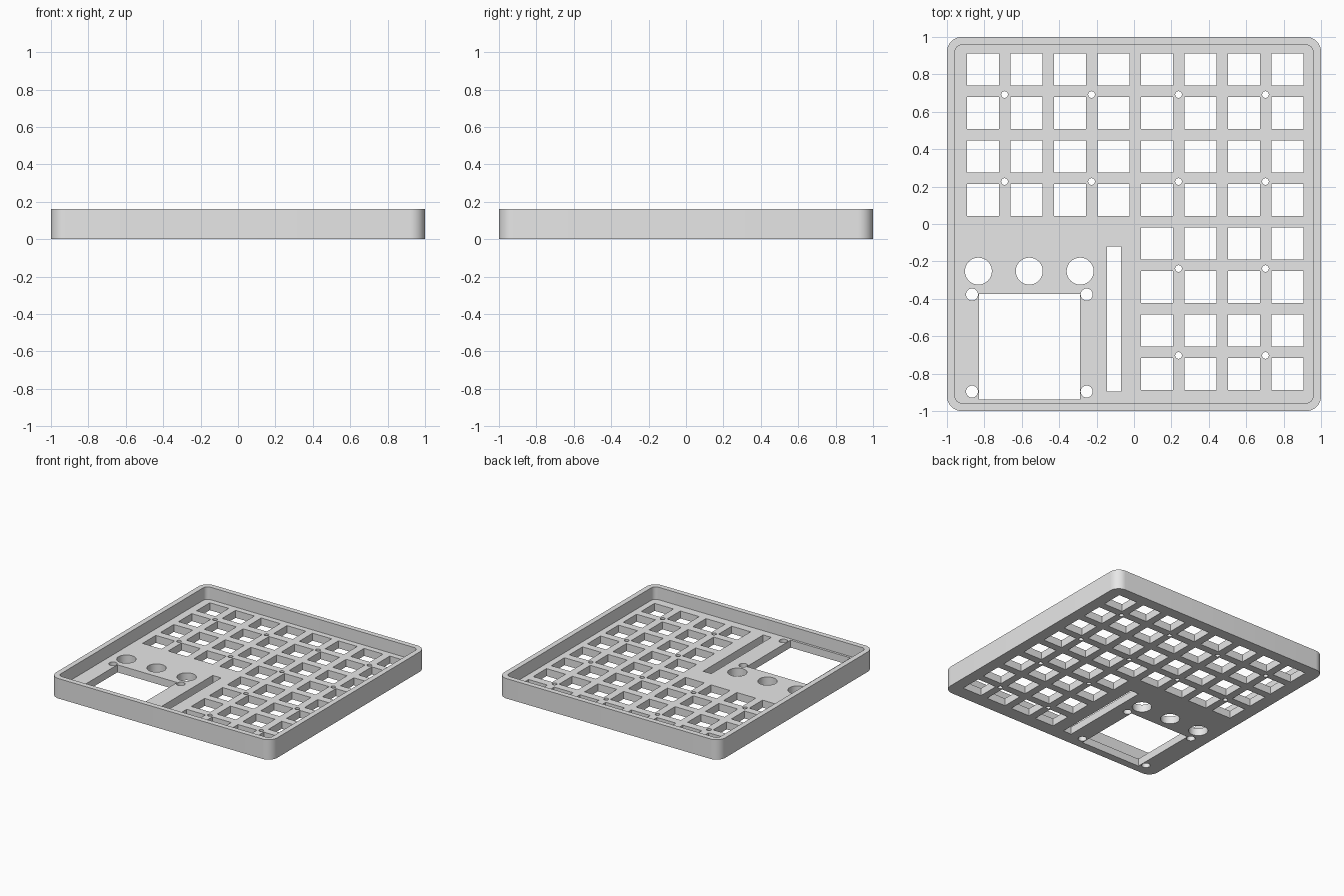
import bpy, bmesh, math

if "Cube" in bpy.data.objects:
    bpy.data.objects.remove(bpy.data.objects["Cube"])

HEIGHT, FLOOR = 0.163, 0.061
PITCH, KEY = 0.2325, 0.171


def circle(x, y, r, n=32):
    return [(x + r * math.cos(2 * math.pi * i / n), y + r * math.sin(2 * math.pi * i / n))
            for i in range(n)]


def rect(x0, x1, y0, y1):
    return [(x0, y0), (x1, y0), (x1, y1), (x0, y1)]


def rounded_square(half, r, n=10):
    c, pts = half - r, []
    for k, (sx, sy) in enumerate([(1, 1), (-1, 1), (-1, -1), (1, -1)]):
        for i in range(n + 1):
            a = math.pi / 2 * (k + i / n)
            pts.append((sx * c + r * math.cos(a), sy * c + r * math.sin(a)))
    return pts


# Outlines of the tray and its rim
outer = rounded_square(1.0, 0.08)
inner = rounded_square(0.957, 0.036)

# Key openings: full width in the back four rows, right half in the front four
holes = []
for row in range(8):
    for col in range(0 if row < 4 else 4, 8):
        x, y = -0.807 + PITCH * col, 0.825 - PITCH * row
        holes.append(rect(x - KEY / 2, x + KEY / 2, y - KEY / 2, y + KEY / 2))

# Small screw holes between the keys
for row in range(4):
    for col in range(0 if row < 2 else 2, 4):
        holes.append(circle(-0.692 + 2 * PITCH * col, 0.692 - 2 * PITCH * row, 0.018, 20))

# Knob holes, screen window with its mounting holes, slider slot
holes += [circle(x, -0.252, 0.072, 48) for x in (-0.832, -0.560, -0.288)]
holes.append(rect(-0.829, -0.289, -0.938, -0.373))
holes += [circle(x, y, 0.032) for x in (-0.866, -0.253) for y in (-0.377, -0.896)]
holes.append(rect(-0.144, -0.070, -0.896, -0.120))

bm = bmesh.new()


def loop(pts, z):
    vs = [bm.verts.new((x, y, z)) for x, y in pts]
    es = [bm.edges.new((vs[i - 1], vs[i])) for i in range(len(vs))]
    return vs, es


def wall(a, b):
    for i in range(len(a)):
        bm.faces.new((a[i - 1], a[i], b[i], b[i - 1]))


def fill(edges):
    bmesh.ops.triangle_fill(bm, edges=edges, use_beauty=True, normal=(0, 0, 1))


# Edge loops at the underside, floor and rim heights
out_low, e_under = loop(outer, 0)
out_top, e_top = loop(outer, HEIGHT)
in_low, e_floor = loop(inner, FLOOR)
in_top, _ = loop(inner, HEIGHT)
hole_walls = []
for h in holes:
    low, el = loop(h, 0)
    high, eh = loop(h, FLOOR)
    e_under += el
    e_floor += eh
    hole_walls.append((low, high))

# Underside and floor sheets, then the walls and rim top
fill(e_under)
fill(e_floor)
wall(out_low, out_top)
wall(in_low, in_top)
wall(out_top, in_top)
for low, high in hole_walls:
    wall(low, high)
bmesh.ops.recalc_face_normals(bm, faces=bm.faces[:])

mesh = bpy.data.meshes.new("keyboard_tray")
bm.to_mesh(mesh)
bm.free()
tray = bpy.data.objects.new("keyboard_tray", mesh)
bpy.context.collection.objects.link(tray)

mat = bpy.data.materials.new("plain grey")
mat.diffuse_color = (0.8, 0.8, 0.8, 1)
mat.use_nodes = True
mat.node_tree.nodes["Principled BSDF"].inputs["Base Color"].default_value = mat.diffuse_color
mesh.materials.append(mat)

bpy.context.view_layer.objects.active = tray
tray.select_set(True)
bpy.ops.object.shade_smooth_by_angle(angle=math.radians(30))
